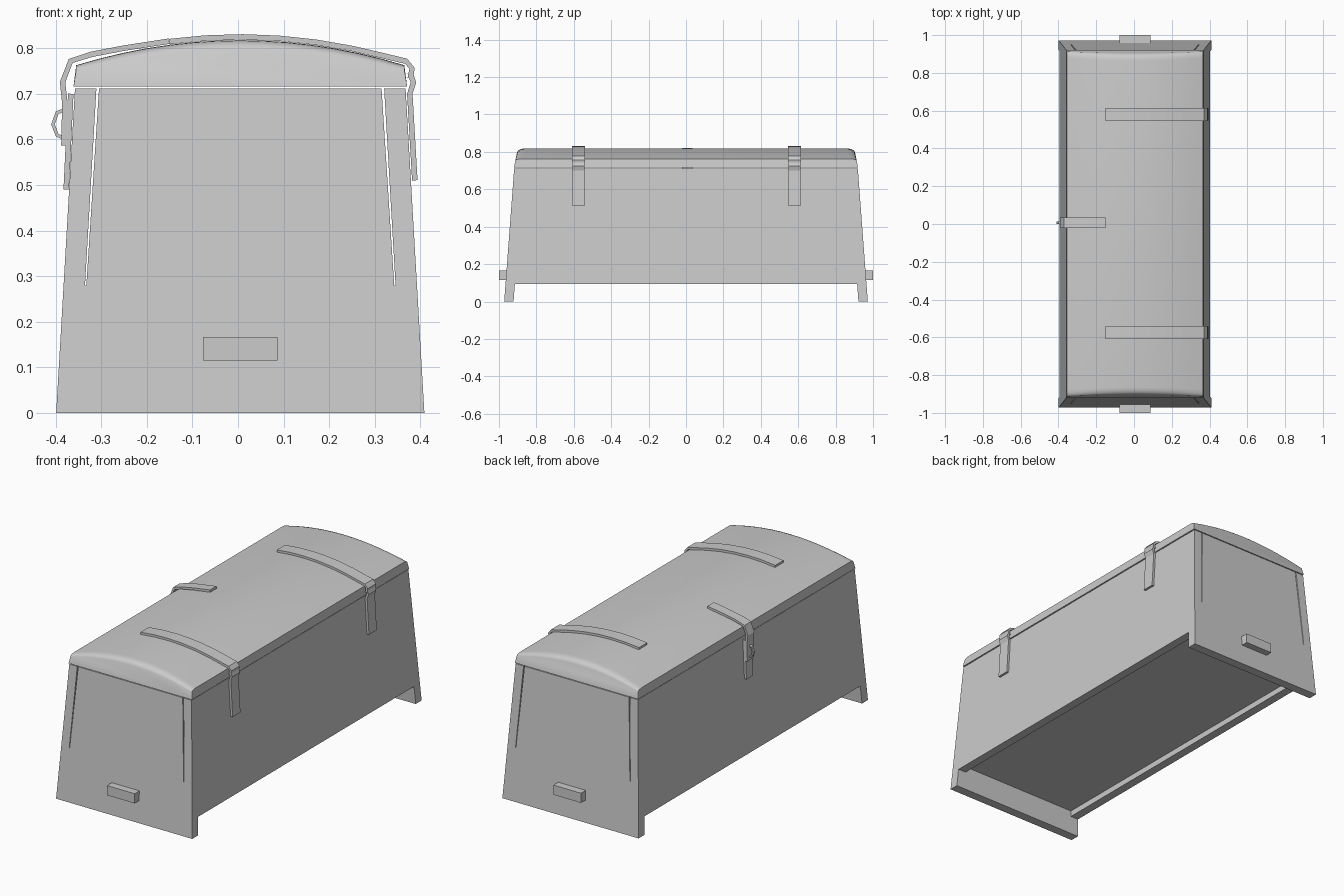
import bpy, bmesh, math
from mathutils import Vector

if "Cube" in bpy.data.objects:
    bpy.data.objects.remove(bpy.data.objects["Cube"])

CX = 0.005  # body centre line in x


def make(name, verts, faces, smooth=False):
    me = bpy.data.meshes.new(name)
    bm = bmesh.new()
    vs = [bm.verts.new(v) for v in verts]
    for f in faces:
        bm.faces.new([vs[i] for i in f])
    bmesh.ops.recalc_face_normals(bm, faces=bm.faces)
    bm.to_mesh(me)
    bm.free()
    ob = bpy.data.objects.new(name, me)
    bpy.context.collection.objects.link(ob)
    if smooth:
        bpy.ops.object.select_all(action='DESELECT')
        ob.select_set(True)
        bpy.context.view_layer.objects.active = ob
        bpy.ops.object.shade_smooth_by_angle(angle=math.radians(35))
    return ob


def slab(name, outer, inner):
    """Closed solid between two matching outlines."""
    n = len(outer)
    faces = [list(range(n)), list(range(n, 2 * n))]
    faces += [(i, (i + 1) % n, n + (i + 1) % n, n + i) for i in range(n)]
    return make(name, outer + inner, faces)


def strap(name, path, y, width, t=0.012, closed_side=1):
    """Ribbon following an xz path (its inner line), thickened to one side."""
    p = [Vector(q) for q in path]
    outer = []
    for i, q in enumerate(p):
        d = (p[min(i + 1, len(p) - 1)] - p[max(i - 1, 0)]).normalized()
        outer.append(q + Vector((-d.y, d.x)) * t * closed_side)
    n = len(p)
    verts, faces = [], []
    for a, b in zip(p, outer):
        for q, s in ((a, -1), (b, -1), (b, 1), (a, 1)):
            verts.append((q.x, y + s * width / 2, q.y))
    for i in range(n - 1):
        k = 4 * i
        for j in range(4):
            faces.append((k + j, k + (j + 1) % 4, k + 4 + (j + 1) % 4, k + 4 + j))
    faces += [(0, 1, 2, 3), tuple(range(4 * n - 4, 4 * n))]
    return make(name, verts, faces)


def half_x(z):      # outer half width of the sloping sides
    return 0.404 - 0.058 * z


def half_y(z):      # outer half length of the sloping ends
    return 0.972 - 0.075 * z


TOP, STEP, LOW, T = 0.712, 0.28, 0.095, 0.05

for s, tag in ((-1, "front"), (1, "back")):
    # End board: full width foot, narrower panel between the side walls
    half = [(half_x(0), 0), (half_x(STEP), STEP), (half_x(STEP) - T, STEP), (0.31, TOP)]
    out = half + [(-x, z) for x, z in reversed(half)]
    slab(tag + "_end_board",
         [(CX + x, s * half_y(z), z) for x, z in out],
         [(CX + x, s * (half_y(z) - T), z) for x, z in out])
    # Carry block on each end
    grip = [(-0.082, 0.115), (0.082, 0.115), (0.082, 0.167), (-0.082, 0.167)]
    slab(tag + "_handle",
         [(CX + x, s * 1.0, z) for x, z in grip],
         [(CX + x, s * 0.945, z) for x, z in grip])

for s, tag in ((-1, "left"), (1, "right")):
    # Side wall: notched at the lower corners for the end boards
    half = [(half_y(LOW) - T, LOW), (half_y(STEP) - T, STEP), (half_y(STEP), STEP), (half_y(TOP), TOP)]
    out = half + [(-y, z) for y, z in reversed(half)]
    slab(tag + "_side_wall",
         [(CX + s * half_x(z), y, z) for y, z in out],
         [(CX + s * (half_x(z) - 0.047), y, z) for y, z in out])

# Floor, slightly recessed
floor = [(-0.353, -0.914), (0.353, -0.914), (0.353, 0.914), (-0.353, 0.914)]
slab("floor", [(CX + x, y, 0.125) for x, y in floor], [(CX + x, y, 0.155) for x, y in floor])

# Domed lid: arched section lofted along y with rounded ends
N, BASE = 14, 0.716


def lid_z(x):
    return 0.763 + 0.055 * (1 - (x / 0.36) ** 2)


section = [(-0.366, BASE)]
section += [(0.36 * (2 * i / N - 1), lid_z(0.36 * (2 * i / N - 1))) for i in range(N + 1)]
section += [(0.366, BASE)]
rounding = [(0, 0.78), (0.003, 0.87), (0.01, 0.94), (0.022, 0.985), (0.036, 1.0)]
stations = [(-1, o, k) for o, k in rounding] + [(1, o, k) for o, k in reversed(rounding)]
verts, faces, m = [], [], len(section)
for s, o, k in stations:
    for x, z in section:
        zz = BASE + (z - BASE) * k
        verts.append((CX + x, s * (0.92 - 0.2 * (zz - BASE) - o), zz))
for r in range(len(stations) - 1):
    for i in range(m):
        j = (i + 1) % m
        faces.append((r * m + i, r * m + j, (r + 1) * m + j, (r + 1) * m + i))
faces += [tuple(range(m)), tuple(range((len(stations) - 1) * m, len(stations) * m))]
make("lid", verts, faces, smooth=True)

# Hinge straps across the lid and down the right side
over = [(x, lid_z(x - CX) + 0.001) for x in (-0.15, -0.07, 0.01, 0.09, 0.17, 0.25, 0.31)]
over += [(0.367, 0.766), (0.376, 0.755), (0.372, 0.735)]
for y, tag in ((-0.575, "front"), (0.58, "back")):
    strap(tag + "_hinge_strap", over, y, 0.07)
    strap(tag + "_hinge_plate", [(0.372, 0.745), (0.379, 0.725), (0.371, 0.70), (0.382, 0.51)], y, 0.066)

# Latch strap on the left side
latch = [(-0.15, lid_z(-0.155) + 0.002), (-0.25, lid_z(-0.255) + 0.004), (-0.32, 0.781), (-0.363, 0.768),
         (-0.379, 0.725), (-0.374, 0.68), (-0.376, 0.587)]
strap("latch_strap", latch, 0.007, 0.055, closed_side=-1)
strap("latch_plate", [(-0.361, 0.70), (-0.371, 0.49)], 0.007, 0.055, closed_side=-1)

# Latch staple
strap("latch_staple", [(-0.372, 0.664), (-0.394, 0.656), (-0.402, 0.633), (-0.394, 0.612), (-0.372, 0.604)],
      0.007, 0.014, t=0.008, closed_side=-1)
